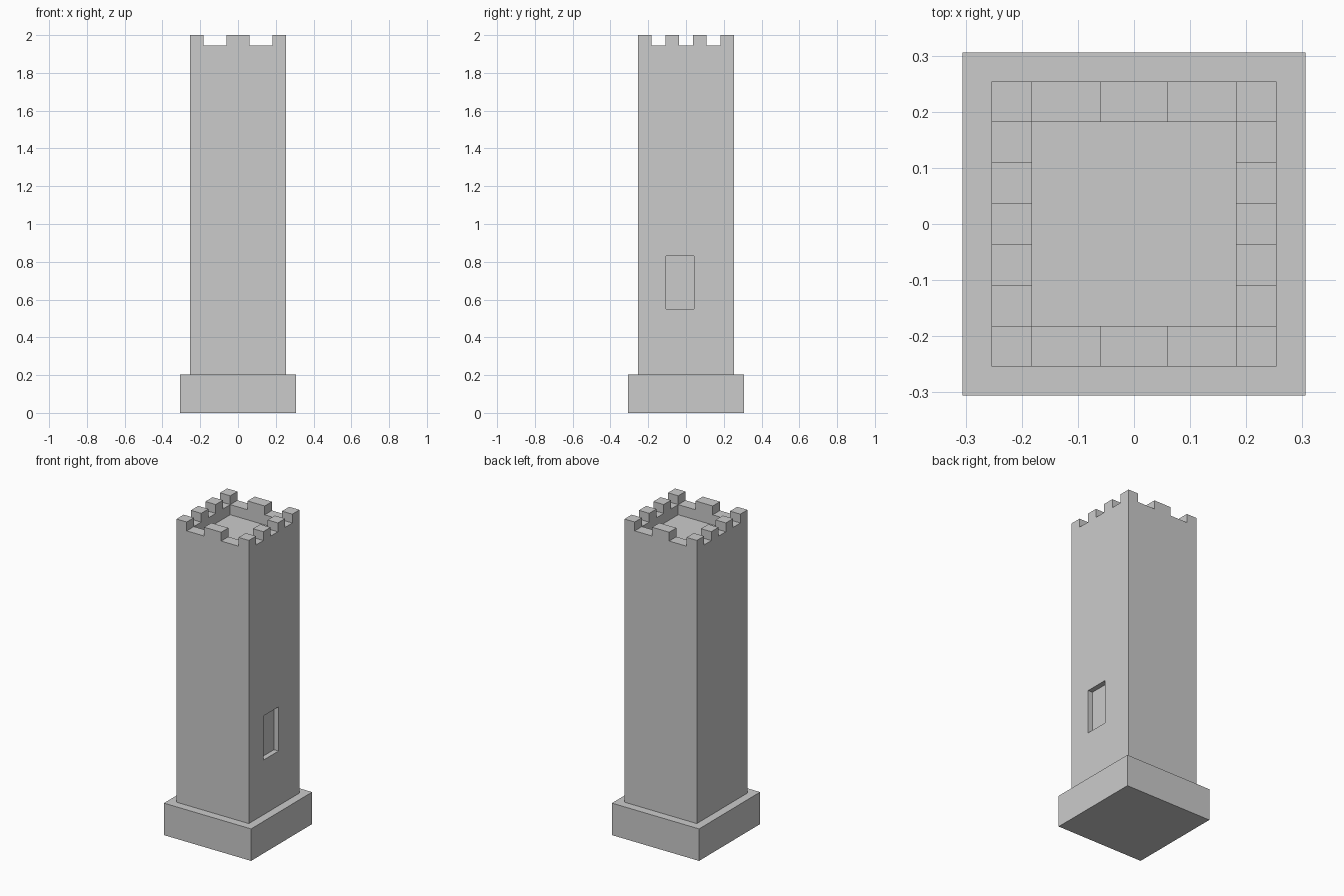
import bpy

if "Cube" in bpy.data.objects:
    bpy.data.objects.remove(bpy.data.objects["Cube"])


def box(name, x, y, z):
    """Axis-aligned box from (min, max) ranges."""
    bpy.ops.mesh.primitive_cube_add(size=1)
    ob = bpy.context.object
    ob.name = ob.data.name = name
    for v in ob.data.vertices:
        v.co = [lo if c < 0 else hi for c, (lo, hi) in zip(v.co, (x, y, z))]
    return ob


def cut(target, x, y, z):
    """Subtract a box from the target and remove the cutter."""
    cutter = box("cutter", x, y, z)
    mod = target.modifiers.new("cut", "BOOLEAN")
    mod.operation = "DIFFERENCE"
    mod.solver = "EXACT"
    mod.object = cutter
    bpy.context.view_layer.objects.active = target
    bpy.ops.object.modifier_apply(modifier=mod.name)
    bpy.data.objects.remove(cutter, do_unlink=True)


BASE, HALF, INNER = 0.306, 0.254, 0.182
BASE_TOP, FLOOR, NOTCH, TOP = 0.203, 1.88, 1.944, 2.0

# Plinth
box("base", (-BASE, BASE), (-BASE, BASE), (0, BASE_TOP))

# Square shaft with a sunken roof
tower = box("tower", (-HALF, HALF), (-HALF, HALF), (BASE_TOP, TOP))
cut(tower, (-INNER, INNER), (-INNER, INNER), (FLOOR, 2.2))

# Crenel gaps: two across the front/back walls, three across the side walls
for s in (-1, 1):
    cut(tower, sorted((s * 0.06, s * INNER)), (-0.5, 0.5), (NOTCH, 2.2))
step = 2 * INNER / 5
for i in (0, 2, 4):
    y0 = -INNER + i * step
    cut(tower, (-0.5, 0.5), (y0, y0 + step), (NOTCH, 2.2))

# Shallow window recess on the right side
cut(tower, (HALF - 0.032, 0.5), (-0.106, 0.043), (0.55, 0.83))
